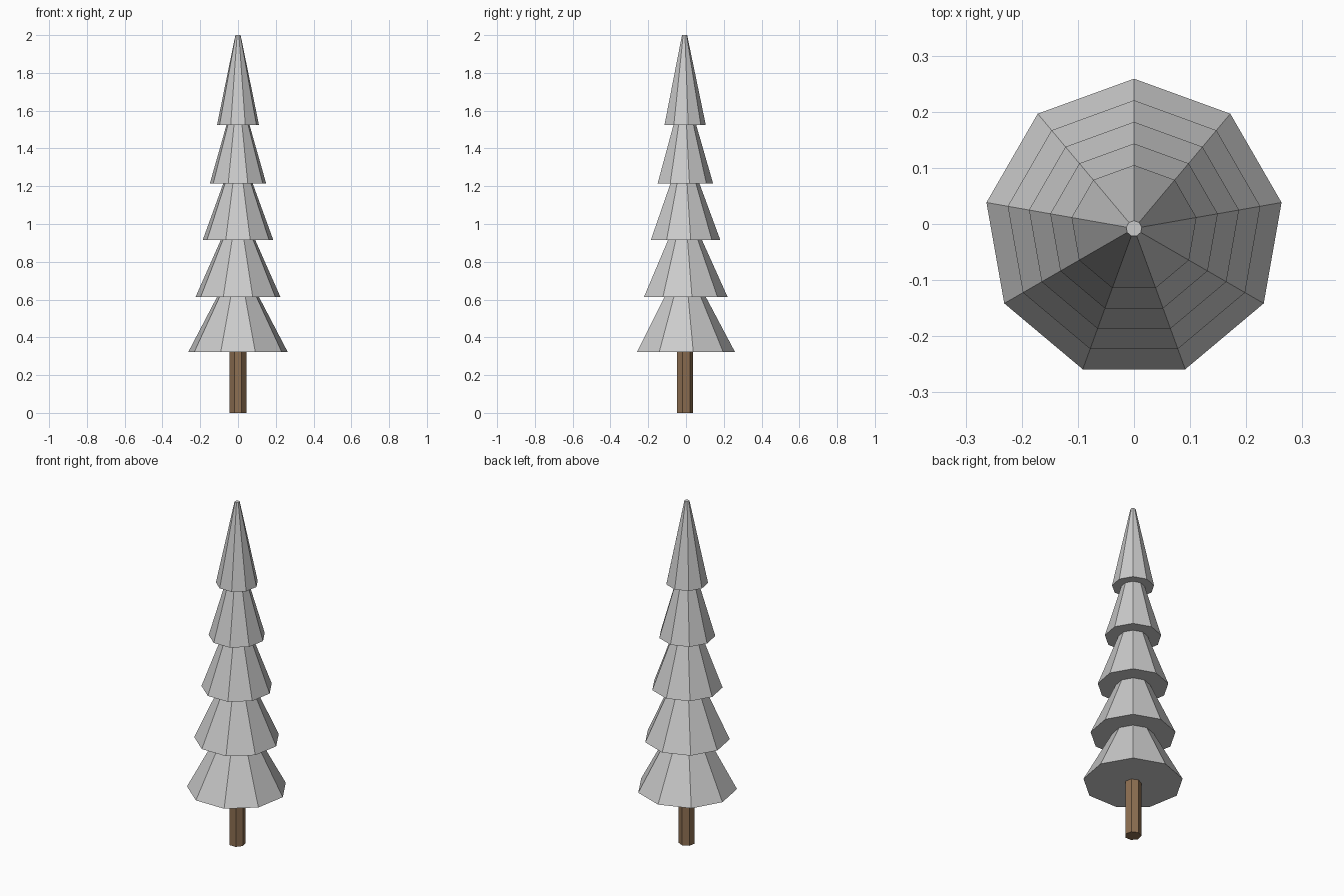
import bpy

if "Cube" in bpy.data.objects:
    bpy.data.objects.remove(bpy.data.objects["Cube"])

CY = -0.008  # axis offset: odd-sided rings are centred by their bounds


def frustum(name, sides, r_bottom, r_top, z_bottom, height):
    bpy.ops.mesh.primitive_cone_add(
        vertices=sides, radius1=r_bottom, radius2=r_top, depth=height,
        location=(0, CY, z_bottom + height / 2))
    obj = bpy.context.object
    obj.name = name
    return obj


# Seven-sided trunk
trunk = frustum("trunk", 7, 0.045, 0.045, 0.0, 0.335)
bark = bpy.data.materials.new("bark")
bark.diffuse_color = (0.27, 0.16, 0.085, 1)
bark.use_nodes = True
bark.node_tree.nodes["Principled BSDF"].inputs["Base Color"].default_value = bark.diffuse_color
trunk.data.materials.append(bark)

# Nine-sided foliage tiers, equal height, overlapping and narrowing upward
tiers = [(0.323, 0.267), (0.613, 0.2285), (0.914, 0.190),
         (1.214, 0.1515), (1.523, 0.113)]
for i, (z, r) in enumerate(tiers, 1):
    frustum(f"foliage_tier_{i}", 9, r, 0.014, z, 0.477)
